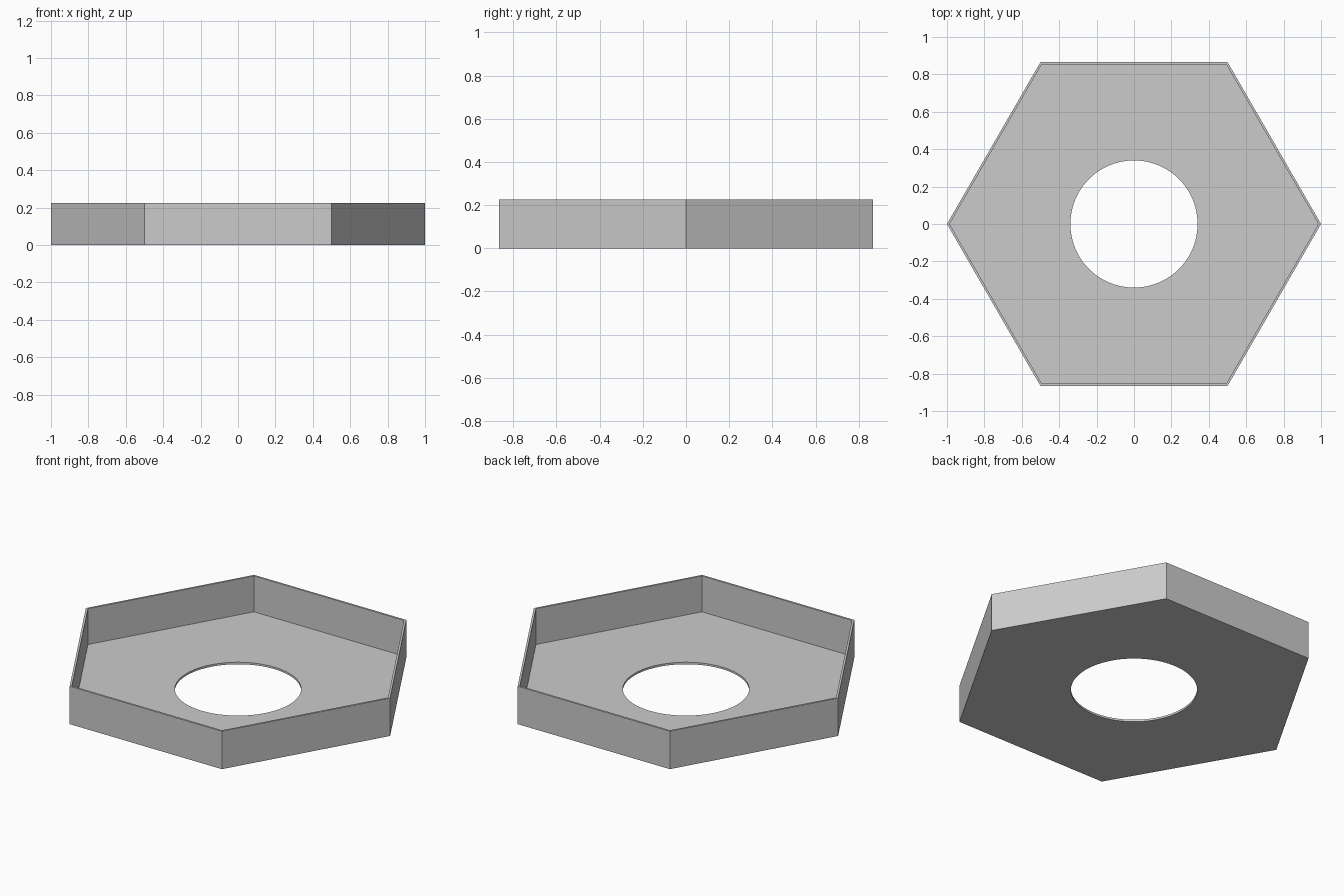
import bpy
import math

cube = bpy.data.objects.get("Cube")
if cube:
    bpy.data.objects.remove(cube, do_unlink=True)

HEIGHT = 0.225
WALL = 0.012
HOLE_RADIUS = 0.34

grey = bpy.data.materials.new("plain_grey")
grey.use_nodes = True
colour = (0.6, 0.6, 0.6, 1)
grey.diffuse_color = colour
grey.node_tree.nodes["Principled BSDF"].inputs["Base Color"].default_value = colour


def prism(name, sides, radius, bottom, top):
    """Upright prism with a corner on the x axis."""
    bpy.ops.mesh.primitive_cylinder_add(
        vertices=sides, radius=radius, depth=top - bottom,
        location=(0, 0, (bottom + top) / 2), rotation=(0, 0, math.pi / 2))
    obj = bpy.context.object
    obj.name = name
    bpy.ops.object.transform_apply(location=True, rotation=True, scale=True)
    obj.data.materials.append(grey)
    return obj


# Hexagonal tray body, and cutters for its recess and centre hole
tray = prism("hexagonal_tray", 6, 1, 0, HEIGHT)
inner_radius = 1 - WALL / math.cos(math.pi / 6)
cutters = [prism("recess_cutter", 6, inner_radius, WALL, HEIGHT + 0.2),
           prism("hole_cutter", 96, HOLE_RADIUS, -0.2, HEIGHT + 0.3)]

# Cut the recess and hole, then discard the cutters
bpy.context.view_layer.objects.active = tray
for cutter in cutters:
    cutter.hide_render = True
    cut = tray.modifiers.new(cutter.name, 'BOOLEAN')
    cut.operation = 'DIFFERENCE'
    cut.solver = 'EXACT'
    cut.object = cutter
    bpy.ops.object.modifier_apply(modifier=cut.name)
    bpy.data.objects.remove(cutter, do_unlink=True)

# Smooth only the round hole; the hexagon keeps its crisp edges
bpy.ops.object.select_all(action='DESELECT')
tray.select_set(True)
bpy.ops.object.shade_smooth_by_angle(angle=math.radians(30))
